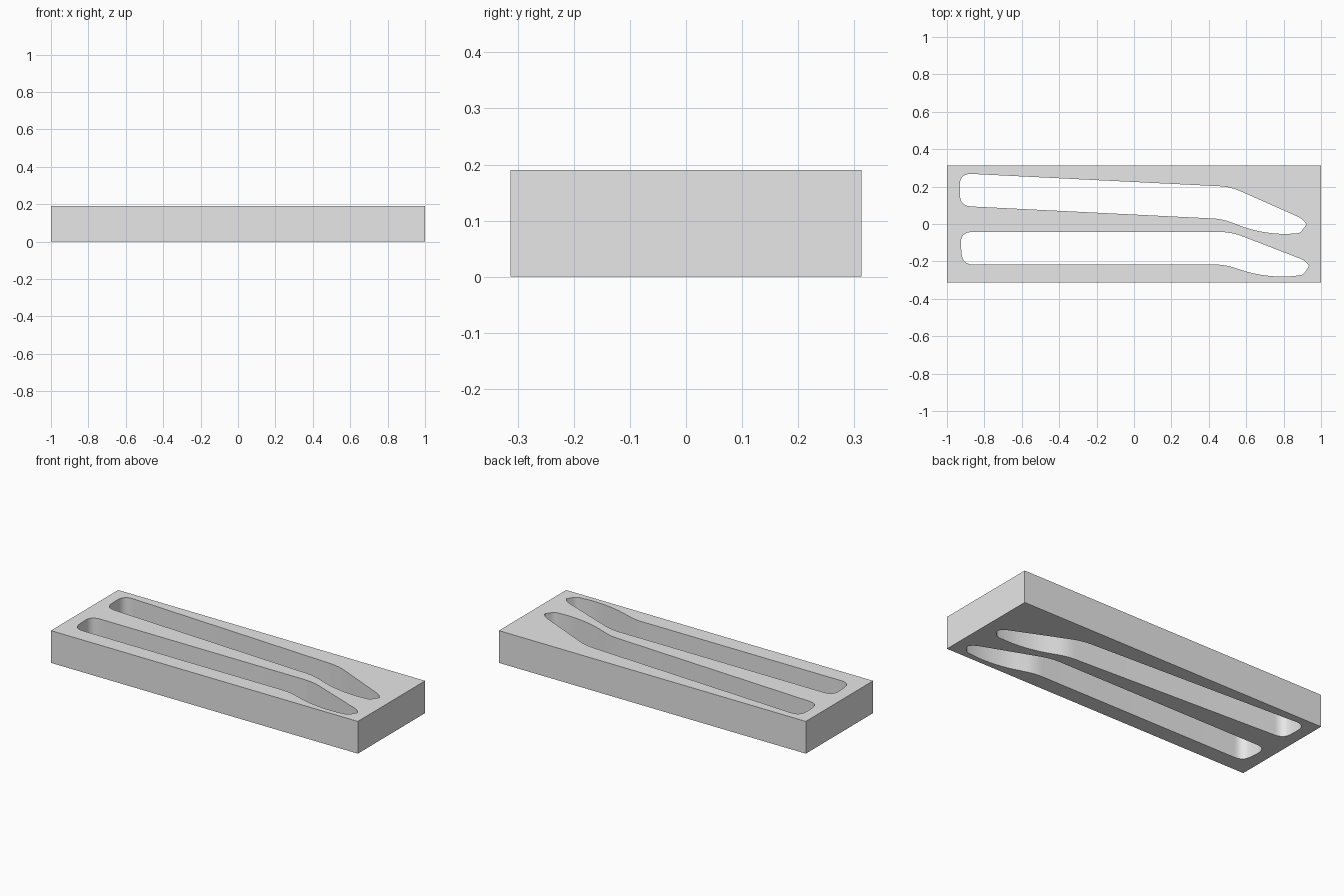
import bpy
import math
from mathutils import Vector, Matrix

cube = bpy.data.objects.get("Cube")
if cube:
    bpy.data.objects.remove(cube, do_unlink=True)

HEIGHT = 0.19
DEPTH = 0.626

grey = bpy.data.materials.new("plain_grey")
grey.use_nodes = True
grey.diffuse_color = (0.8, 0.8, 0.8, 1)
grey.node_tree.nodes["Principled BSDF"].inputs["Base Color"].default_value = (0.8, 0.8, 0.8, 1)

# Slot corners: x, y, length trimmed off for rounding
SLOT = [
    (-0.93, -0.043, 0.065), (0.52, -0.043, 0.06), (0.92, -0.197, 0.035),
    (0.936, -0.224, 0.006), (0.906, -0.272, 0.02), (0.79, -0.286, 0.08),
    (0.64, -0.267, 0.06), (0.485, -0.217, 0.05), (-0.918, -0.217, 0.06),
]


def rounded(corners, steps=8):
    """Round every corner of a closed outline with a quadratic arc."""
    outline = []
    for i, (x, y, cut) in enumerate(corners):
        corner = Vector((x, y, 0))
        before = Vector((*corners[i - 1][:2], 0))
        after = Vector((*corners[(i + 1) % len(corners)][:2], 0))
        start = corner + (before - corner).normalized() * cut
        end = corner + (after - corner).normalized() * cut
        for s in range(steps + 1):
            t = s / steps
            outline.append(start * (1 - t) ** 2 + corner * 2 * t * (1 - t) + end * t * t)
    return outline


def add_outline(curve, points):
    spline = curve.splines.new("POLY")
    spline.points.add(len(points) - 1)
    for target, p in zip(spline.points, points):
        target.co = (p.x, p.y, 0, 1)
    spline.use_cyclic_u = True


# Filled flat outline with two slots, extruded to a solid block
curve = bpy.data.curves.new("slotted_block", "CURVE")
curve.dimensions = "2D"
curve.fill_mode = "BOTH"
curve.extrude = HEIGHT / 2
add_outline(curve, [Vector((sx, sy * DEPTH / 2, 0))
                    for sx, sy in ((-1, -1), (1, -1), (1, 1), (-1, 1))])

# Front slot, and the same slot turned slightly behind it
front_slot = rounded(SLOT)
pivot = Vector((-0.87, -0.043, 0))
turn = Matrix.Rotation(math.radians(-2.84), 3, "Z")
back_slot = [turn @ (p - pivot) + Vector((-0.873, 0.268, 0)) for p in front_slot]
add_outline(curve, front_slot)
add_outline(curve, back_slot)

block = bpy.data.objects.new("slotted_block", curve)
bpy.context.collection.objects.link(block)
block.location.z = HEIGHT / 2
curve.materials.append(grey)

# Turn into a mesh, join the caps to the walls and smooth the rounded walls
bpy.ops.object.select_all(action="DESELECT")
block.select_set(True)
bpy.context.view_layer.objects.active = block
bpy.ops.object.convert(target="MESH")
bpy.ops.object.mode_set(mode="EDIT")
bpy.ops.mesh.select_all(action="SELECT")
bpy.ops.mesh.remove_doubles(threshold=0.0005)
bpy.ops.mesh.normals_make_consistent(inside=False)
bpy.ops.object.mode_set(mode="OBJECT")
bpy.ops.object.shade_smooth_by_angle(angle=math.radians(30))
